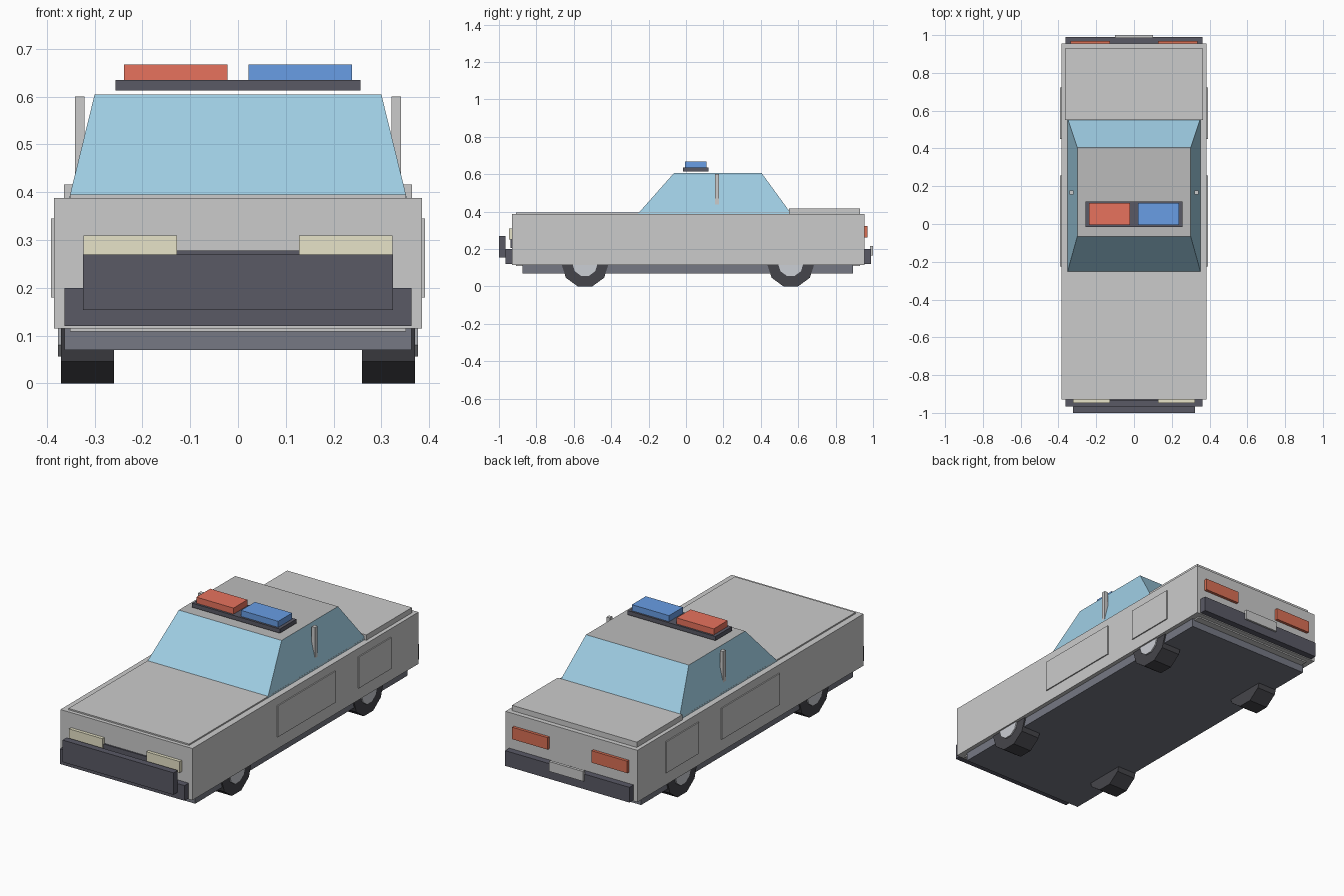
import bpy, bmesh, math

if "Cube" in bpy.data.objects:
    bpy.data.objects.remove(bpy.data.objects["Cube"])


def mat(name, rgb):
    m = bpy.data.materials.new(name)
    m.diffuse_color = (*rgb, 1)
    m.use_nodes = True
    m.node_tree.nodes["Principled BSDF"].inputs["Base Color"].default_value = m.diffuse_color
    return m


DARK = mat("dark_trim", (0.10, 0.10, 0.13))
CHASSIS = mat("chassis_grey", (0.18, 0.19, 0.23))
RUBBER = mat("rubber", (0.06, 0.06, 0.07))
HUB = mat("hub_metal", (0.6, 0.62, 0.66))
GLASS = mat("glass", (0.35, 0.62, 0.78))
RED = mat("red_light", (0.8, 0.17, 0.11))
TAIL = mat("tail_red", (0.7, 0.16, 0.09))
BLUE = mat("blue_light", (0.14, 0.34, 0.78))
CREAM = mat("headlight_cream", (0.8, 0.77, 0.58))
BODY = mat("body_grey", (0.5, 0.5, 0.5))


def finish(bm, name, *mats):
    bmesh.ops.recalc_face_normals(bm, faces=bm.faces)
    me = bpy.data.meshes.new(name)
    bm.to_mesh(me)
    bm.free()
    for m in mats:
        if m:
            me.materials.append(m)
    ob = bpy.data.objects.new(name, me)
    bpy.context.collection.objects.link(ob)
    return ob


def box(name, x, y, z, m=None):
    bm = bmesh.new()
    bmesh.ops.create_cube(bm, size=1)
    for v in bm.verts:
        v.co = [r[0] if c < 0 else r[1] for c, r in zip(v.co, (x, y, z))]
    return finish(bm, name, m)


def pair(name, x, y, z, m=None):
    box(name + "_right", x, y, z, m)
    box(name + "_left", (-x[1], -x[0]), y, z, m)


def wheel_part(name, x0, x1, y, z, apothem, m):
    # ten-sided disc resting on a flat edge, axle along x
    r = apothem / math.cos(math.pi / 10)
    bm = bmesh.new()
    rings = []
    for x in (x0, x1):
        ring = [bm.verts.new((x, y + r * math.cos(i * math.pi / 5),
                              z + r * math.sin(i * math.pi / 5))) for i in range(10)]
        bm.faces.new(ring)
        rings.append(ring)
    a, b = rings
    for i in range(10):
        j = (i + 1) % 10
        bm.faces.new((a[i], a[j], b[j], b[i]))
    finish(bm, name, m)


# Body shell, inset hood panel, trunk lid and chassis
box("body", (-0.385, 0.385), (-0.93, 0.955), (0.115, 0.388))
box("hood_panel", (-0.352, 0.352), (-0.91, 0.93), (0.108, 0.395))
box("trunk_lid", (-0.364, 0.364), (0.55, 0.93), (0.385, 0.416))
box("chassis", (-0.363, 0.363), (-0.875, 0.893), (0.07, 0.13), CHASSIS)

# Tapered glass cabin with a grey roof face
bm = bmesh.new()
bmesh.ops.create_cube(bm, size=2)
for v in bm.verts:
    top = v.co.z > 0
    front = v.co.y < 0
    v.co.x *= 0.30 if top else 0.354
    v.co.y = (-0.065 if top else -0.26) if front else (0.405 if top else 0.565)
    v.co.z = 0.605 if top else 0.385
bm.normal_update()
for f in bm.faces:
    f.material_index = 1 if f.normal.z > 0.9 else 0
finish(bm, "cabin", GLASS, BODY)

# Window posts and door panels
pair("window_post", (0.321, 0.341), (0.155, 0.177), (0.39, 0.60))
pair("front_door", (0.38, 0.391), (-0.225, 0.258), (0.18, 0.345))
pair("rear_door", (0.38, 0.391), (0.45, 0.722), (0.18, 0.345))

# Roof light bar
box("light_bar_base", (-0.256, 0.256), (-0.017, 0.12), (0.613, 0.635), DARK)
box("light_bar_red", (-0.239, -0.022), (-0.006, 0.11), (0.635, 0.667), RED)
box("light_bar_blue", (0.022, 0.239), (-0.006, 0.11), (0.635, 0.667), BLUE)

# Front end
box("front_bumper", (-0.363, 0.363), (-0.965, -0.93), (0.12, 0.20), DARK)
box("push_bar", (-0.324, 0.324), (-1.0, -0.965), (0.154, 0.27), DARK)
box("grille", (-0.13, 0.13), (-0.938, -0.92), (0.205, 0.278), DARK)
pair("headlight", (0.128, 0.323), (-0.947, -0.92), (0.25, 0.309), CREAM)

# Rear end
box("rear_bumper", (-0.363, 0.363), (0.955, 0.99), (0.12, 0.20), DARK)
box("rear_plate", (-0.1, 0.1), (0.985, 1.0), (0.165, 0.217))
pair("tail_light", (0.128, 0.336), (0.95, 0.97), (0.26, 0.323), TAIL)

# Wheels
for end, y in (("front", -0.54), ("rear", 0.56)):
    for side, s in (("right", 1), ("left", -1)):
        wheel_part(f"{end}_{side}_tire", s * 0.26, s * 0.37, y, 0.12, 0.12, RUBBER)
        wheel_part(f"{end}_{side}_hub", s * 0.33, s * 0.377, y, 0.12, 0.064, HUB)
